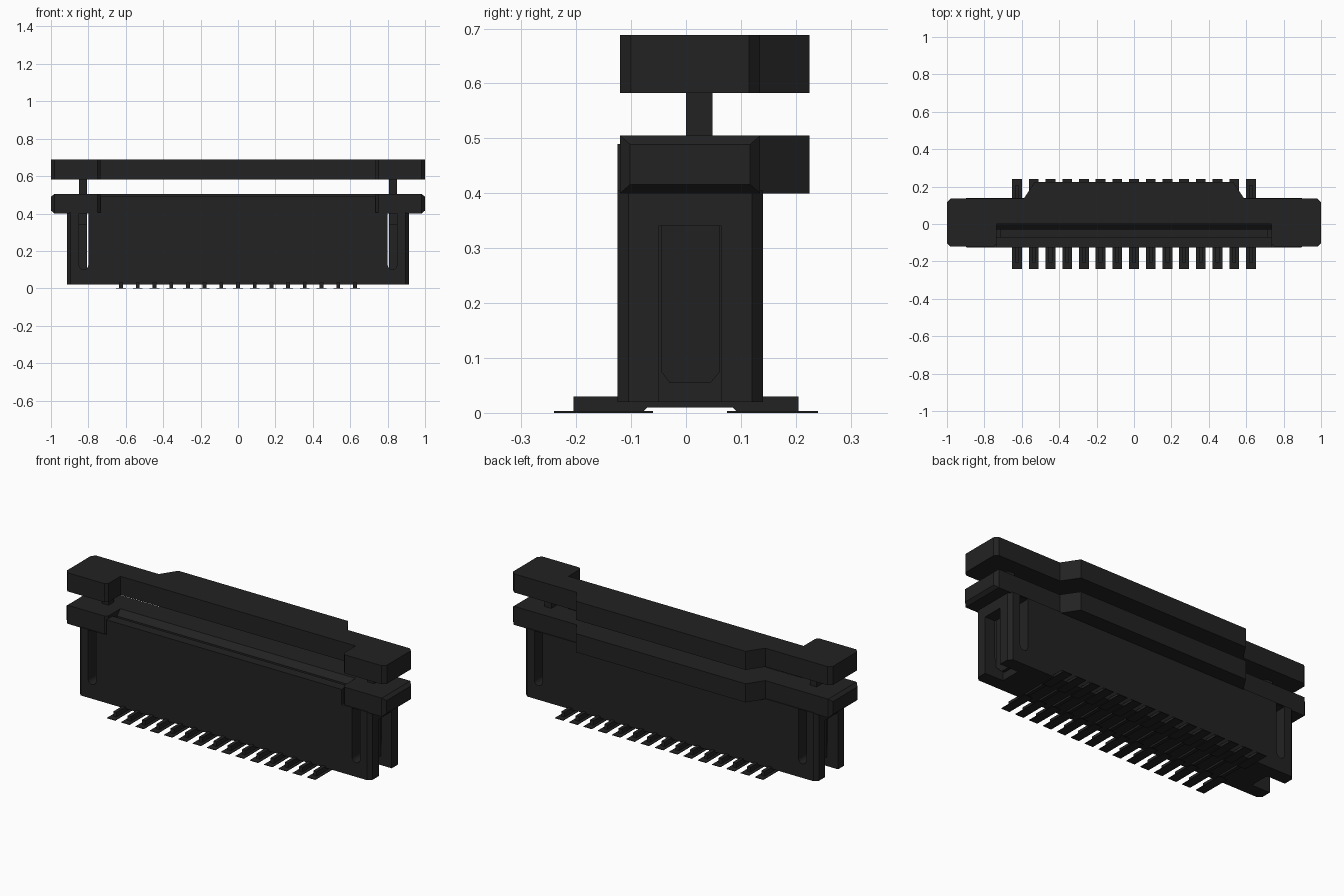
import bpy, bmesh, math
from mathutils import Vector

if "Cube" in bpy.data.objects:
    bpy.data.objects.remove(bpy.data.objects["Cube"])

black = bpy.data.materials.new("black_plastic")
black.diffuse_color = (0.0162, 0.0162, 0.0162, 1)
black.use_nodes = True
black.node_tree.nodes["Principled BSDF"].inputs["Base Color"].default_value = black.diffuse_color


def finish(name, bm):
    bmesh.ops.recalc_face_normals(bm, faces=bm.faces)
    me = bpy.data.meshes.new(name)
    bm.to_mesh(me)
    bm.free()
    me.materials.append(black)
    ob = bpy.data.objects.new(name, me)
    bpy.context.collection.objects.link(ob)
    return ob


def add_prism(bm, pts, lo, hi, axis):
    """Extrude a 2D outline along one axis; the outline uses the other two in xyz order."""
    def place(p, t):
        c = list(p)
        c.insert(axis, t)
        return bm.verts.new(c)
    a = [place(p, lo) for p in pts]
    b = [place(p, hi) for p in pts]
    bm.faces.new(a)
    bm.faces.new(b[::-1])
    n = len(pts)
    for i in range(n):
        j = (i + 1) % n
        bm.faces.new((a[i], b[i], b[j], a[j]))
    return a, b


def prism(name, pts, lo, hi, axis):
    bm = bmesh.new()
    add_prism(bm, pts, lo, hi, axis)
    return finish(name, bm)


def rect(a0, a1, b0, b1):
    return [(a0, b0), (a1, b0), (a1, b1), (a0, b1)]


def mirrored(half):
    return half + [(-x, y) for x, y in reversed(half)]


def cut(ob, cutter):
    m = ob.modifiers.new("cut", 'BOOLEAN')
    m.operation = 'DIFFERENCE'
    m.solver = 'EXACT'
    m.object = cutter
    cutter.hide_render = True
    bpy.context.view_layer.objects.active = ob
    bpy.ops.object.modifier_apply(modifier=m.name)
    bpy.data.objects.remove(cutter)


# Housing block with chamfered end corners
body = prism("housing", mirrored([(0.895, -0.125), (0.915, -0.105), (0.915, 0.12), (0.895, 0.14)]),
             0.02, 0.405, 2)
# Cable slot open to the top
cut(body, prism("slot_cutter", rect(-0.71, 0.71, -0.07, -0.03), 0.12, 0.5, 2))
for s in (-1, 1):
    # Guide channel in each end, open downward
    x0, x1 = sorted((s * 0.80, s * 0.95))
    cut(body, prism("channel_cutter", rect(x0, x1, -0.05, 0.065), -0.05, 0.34, 2))
    # Round-bottomed slot through front and back walls
    r, cx = 0.025, s * 0.825
    arc = [(cx + r * math.cos(math.pi + i * math.pi / 8), 0.125 + r * math.sin(math.pi + i * math.pi / 8))
           for i in range(9)]
    cut(body, prism("side_slot_cutter", arc + [(cx + r, 0.402), (cx - r, 0.402)], -0.3, 0.3, 1))

# Raised front wall and sloped lead-in lip of the cable slot
prism("front_wall", rect(-0.735, 0.735, -0.125, -0.07), 0.403, 0.49, 2)
prism("lead_in_lip", [(-0.03, 0.403), (-0.03, 0.475), (0.0, 0.505), (0.0, 0.403)], -0.735, 0.735, 0)

# Shared plan of collar and slider: front recess, arms, rear bulge
recess = [(0.735, 0.0), (0.735, -0.105), (0.75, -0.12)]
bulge = [(0.59, 0.135), (0.53, 0.225)]

bm = bmesh.new()
add_prism(bm, mirrored(recess + [(0.982, -0.12), (0.982, 0.135)] + bulge), 0.40, 0.505, 2)
for s in (-1, 1):  # tapered end caps
    a, b = add_prism(bm, rect(-0.12, 0.135, 0.40, 0.505), s * 0.982, s * 1.0, 0)
    mid = Vector((0, 0.0075, 0.4525))
    for v in b:
        v.co.y += 0.018 if v.co.y < mid.y else -0.018
        v.co.z += 0.016 if v.co.z < mid.z else -0.016
finish("collar", bm)

# Sliding lock bar
prism("slider_bar", mirrored(recess + [(0.98, -0.12), (1.0, -0.10), (1.0, 0.115), (0.98, 0.135)] + bulge),
      0.583, 0.688, 2)

# Posts and latch arms carrying the slider
for s, side in ((-1, "left"), (1, "right")):
    x0, x1 = sorted((s * 0.808, s * 0.85))
    prism(side + "_post", rect(x0, x1, 0.0, 0.048), 0.33, 0.59, 2)
    bm = bmesh.new()
    add_prism(bm, [(-0.045, 0.34), (0.062, 0.34), (0.062, 0.075), (0.045, 0.055),
                   (-0.03, 0.055), (-0.045, 0.075)], x0, x1, 0)
    for v in bm.verts:  # slope the outer tip inward
        if v.co.z < 0.06 and abs(v.co.x) > 0.83:
            v.co.x = s * 0.825
    finish(side + "_latch_arm", bm)

# Row of contact pins with flat solder pads front and back
pins, pads = bmesh.new(), bmesh.new()
for i in range(15):
    x = (i - 7) * 0.0893
    add_prism(pins, [(-0.205, 0.0), (-0.08, 0.0), (-0.07, 0.01), (0.085, 0.01), (0.095, 0.0),
                     (0.205, 0.0), (0.205, 0.03), (-0.205, 0.03)], x - 0.01, x + 0.01, 0)
    for y0, y1 in ((-0.24, -0.06), (0.075, 0.24)):
        add_prism(pads, rect(x - 0.026, x + 0.026, y0, y1), 0.0, 0.003, 2)
finish("contact_pins", pins)
finish("solder_pads", pads)
